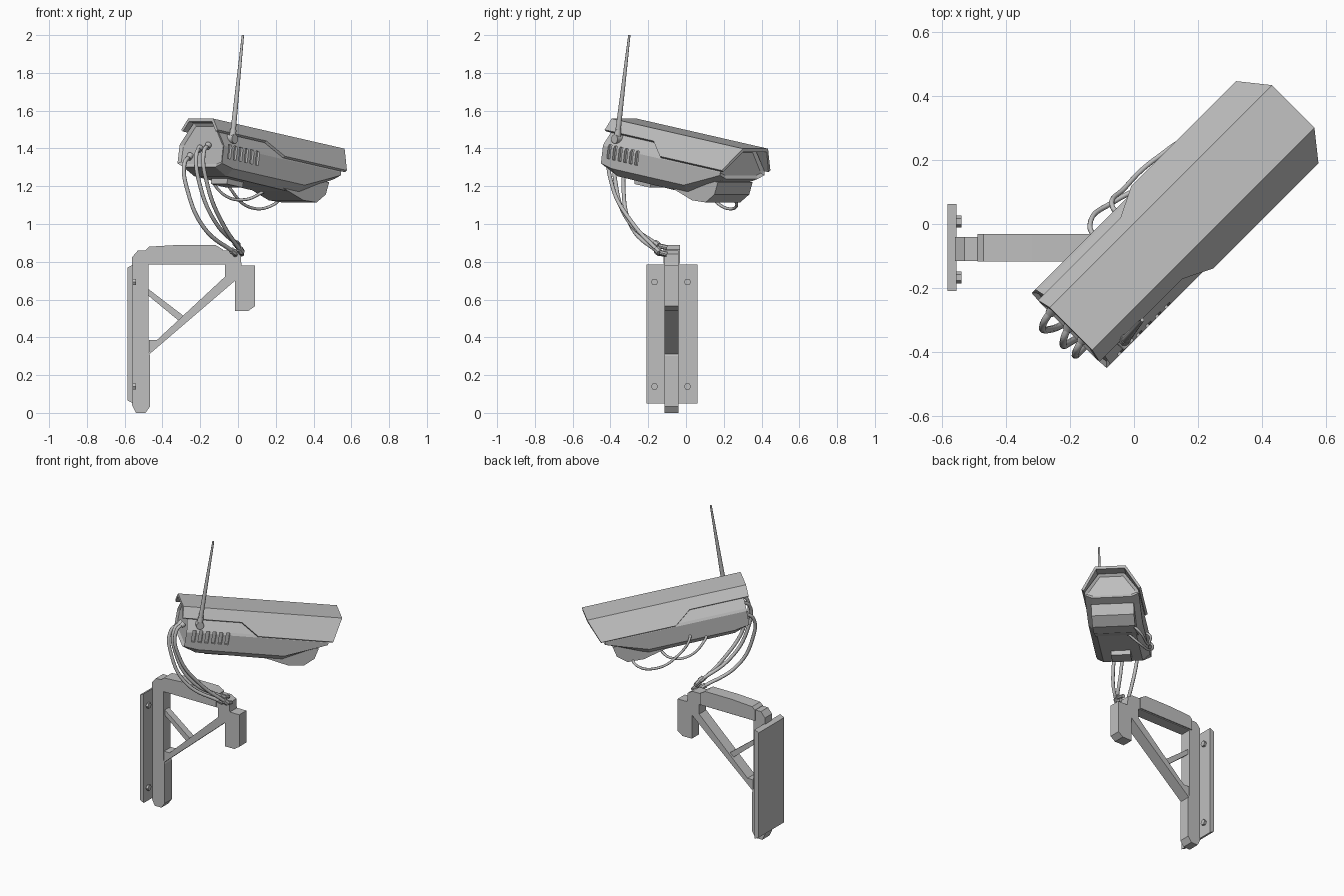
import bpy, bmesh, math
from mathutils import Matrix, Vector

if "Cube" in bpy.data.objects:
    bpy.data.objects.remove(bpy.data.objects["Cube"])

grey = bpy.data.materials.new("mid_grey")
grey.use_nodes = True
COLOUR = (0.52, 0.52, 0.52, 1)
grey.diffuse_color = COLOUR
grey.node_tree.nodes["Principled BSDF"].inputs["Base Color"].default_value = COLOUR

# Camera frame: along the barrel, sideways, down from the hood top
TILT, R = math.radians(9.2), math.sqrt(0.5)
C, S = math.cos(TILT), math.sin(TILT)
AXIS = Vector((C * R, C * R, -S))
SIDE = Vector((R, -R, 0))
DOWN = Vector((-S * R, -S * R, -C))
ORIGIN = Vector((-0.371 * R, -0.371 * R, 1.558)) + SIDE * 0.092
CAM = Matrix((AXIS, SIDE, DOWN)).transposed().to_4x4()
CAM.translation = ORIGIN
WORLD = Matrix.Identity(4)


def finish(name, bm, matrix=WORLD):
    bmesh.ops.transform(bm, matrix=matrix, verts=bm.verts)
    bmesh.ops.recalc_face_normals(bm, faces=bm.faces)
    mesh = bpy.data.meshes.new(name)
    bm.to_mesh(mesh)
    bm.free()
    mesh.materials.append(grey)
    obj = bpy.data.objects.new(name, mesh)
    bpy.context.collection.objects.link(obj)
    return obj


def loft(name, rings, matrix=WORLD, inset=0):
    bm = bmesh.new()
    loops = [[bm.verts.new(p) for p in ring] for ring in rings]
    n = len(loops[0])
    for a, b in zip(loops, loops[1:]):
        for i in range(n):
            j = (i + 1) % n
            bm.faces.new((a[i], a[j], b[j], b[i]))
    caps = [bm.faces.new(loops[0]), bm.faces.new(loops[-1])]
    if inset:
        bmesh.ops.recalc_face_normals(bm, faces=bm.faces)
        bmesh.ops.inset_individual(bm, faces=caps, thickness=inset, depth=-0.012)
    return finish(name, bm, matrix)


def plate(name, outline, y0, y1, matrix=WORLD):
    """Extrude an outline in the first and third axes along the second."""
    return loft(name, [[(x, y, z) for x, z in outline] for y in (y0, y1)], matrix)


def box(name, low, high, matrix=WORLD):
    (x0, y0, z0), (x1, y1, z1) = low, high
    return plate(name, [(x0, z0), (x1, z0), (x1, z1), (x0, z1)], y0, y1, matrix)


def rod(name, start, end, r0, r1, sides=12):
    start, end = Vector(start), Vector(end)
    d = end - start
    bm = bmesh.new()
    bmesh.ops.create_cone(bm, cap_ends=True, segments=sides, radius1=r0, radius2=r1, depth=d.length)
    turn = Vector((0, 0, 1)).rotation_difference(d).to_matrix().to_4x4()
    obj = finish(name, bm, Matrix.Translation((start + end) / 2) @ turn)
    for p in obj.data.polygons:
        p.use_smooth = sides > 8 and len(p.vertices) == 4
    return obj


def cable(name, points, radius=0.011):
    curve = bpy.data.curves.new(name, "CURVE")
    curve.dimensions = "3D"
    curve.bevel_depth, curve.bevel_resolution = radius, 2
    curve.resolution_u = 8
    curve.use_fill_caps = True
    spline = curve.splines.new("BEZIER")
    spline.bezier_points.add(len(points) - 1)
    for bp, p in zip(spline.bezier_points, points):
        bp.co = p
        bp.handle_left_type = bp.handle_right_type = "AUTO"
    curve.materials.append(grey)
    obj = bpy.data.objects.new(name, curve)
    bpy.context.collection.objects.link(obj)


# Camera housing: chamfered section lofted along the barrel
def section(a, wall, bottom):
    half = [(0.08, 0.02), (0.158, 0.125), (0.166, 0.14), (0.166, wall), (0.12, bottom)]
    return [(a, w, b) for w, b in half] + [(a, -w, b) for w, b in reversed(half)]


housing = loft("camera_housing", [
    section(0.03, 0.235, 0.255), section(0.12, 0.25, 0.29), section(0.66, 0.25, 0.295),
    section(0.84, 0.185, 0.21), section(0.92, 0.155, 0.175)], CAM, inset=0.018)

# Vent slots cut into the side
bm = bmesh.new()
for i in range(6):
    place = Matrix.Translation((0.08 + 0.042 * i, 0.166, 0.165)) @ Matrix.Diagonal((0.022, 0.03, 0.075, 1))
    bmesh.ops.create_cube(bm, size=1, matrix=place)
cutter = finish("vent_cutter", bm, CAM)
cutter.hide_render = True
cutter.hide_set(True)
cut = housing.modifiers.new("vents", "BOOLEAN")
cut.operation, cut.object, cut.solver = "DIFFERENCE", cutter, "EXACT"

# Sun hood: folded sheet with stepped side skirts
bm = bmesh.new()
skirt = [(0, 0.094, 0), (0.996, 0.094, 0), (0.945, 0.182, 0.125),
         (0.475, 0.182, 0.125), (0.37, 0.136, 0.06), (0, 0.136, 0.06)]
sides = [[bm.verts.new((a, s * w, b)) for a, w, b in skirt] for s in (1, -1)]
for side in sides:
    bm.faces.new(side)
bm.faces.new((sides[0][1], sides[0][0], sides[1][0], sides[1][1]))
hood = finish("sun_hood", bm, CAM)
# Make the folded sheet face outward before thickening it inward
if hood.data.polygons[2].normal.z < 0:
    hood.data.flip_normals()
thick = hood.modifiers.new("thickness", "SOLIDIFY")
thick.thickness, thick.offset, thick.use_even_offset = 0.016, -1, True

# Lower front pod and bottom mounting plate
plate("lower_pod", [(0.5, 0.2), (0.52, 0.28), (0.70, 0.325), (0.80, 0.32),
                    (0.86, 0.268), (0.875, 0.2)], -0.13, 0.13, CAM)
box("bottom_mount", (0.19, -0.06, 0.27), (0.31, 0.06, 0.32), CAM)

# Antenna with pivot
foot, tip = Vector((-0.03, -0.365, 1.45)), Vector((0.026, -0.30, 2.0))
rod("antenna", foot, tip, 0.015, 0.006)
rod("antenna_pivot", foot - SIDE * 0.05, foot + SIDE * 0.02, 0.024, 0.024)
rod("antenna_collar", foot, foot.lerp(tip, 0.09), 0.02, 0.016)

# Rear cables with plugs at both ends
rear_cables = [
    [(-0.25, -0.26, 1.365), (-0.283, -0.31, 1.32), (-0.265, -0.33, 1.17), (-0.18, -0.285, 0.98), (-0.015, -0.14, 0.845)],
    [(-0.2, -0.31, 1.405), (-0.22, -0.36, 1.37), (-0.2, -0.37, 1.2), (-0.12, -0.3, 1.01), (0.0, -0.145, 0.885)],
    [(-0.155, -0.35, 1.42), (-0.18, -0.395, 1.385), (-0.16, -0.39, 1.2), (-0.08, -0.28, 1.0), (0.02, -0.14, 0.85)],
]
for i, path in enumerate(rear_cables, 1):
    cable(f"rear_cable_{i}", path)
    end = Vector(path[-1])
    back = (Vector(path[-2]) - end).normalized()
    rod(f"cable_plug_{i}", end + back * 0.03, end, 0.018, 0.018, 8)
    rod(f"cable_stub_{i}", end, (end.x, -0.1, end.z - 0.01), 0.013, 0.013, 8)
    start = Vector(path[0])
    rod(f"cable_gland_{i}", start, start.lerp(Vector(path[1]), 0.4), 0.018, 0.015)


# Underside cables looping along the far side
def hang(u, w, z):
    return ((u + w) * R, (u - w) * R, z)


cable("under_cable_long", [hang(0.34, 0.0, 1.15), hang(0.32, -0.06, 1.1), hang(0.2, -0.095, 1.085),
                           hang(0.06, -0.1, 1.17), hang(-0.01, -0.085, 1.27), hang(-0.01, -0.05, 1.28)], 0.008)
cable("under_cable_short", [hang(0.17, 0.02, 1.17), hang(0.11, -0.05, 1.13), hang(0.0, -0.095, 1.15),
                            hang(-0.1, -0.095, 1.25), hang(-0.12, -0.05, 1.27)], 0.008)

# Wall bracket pieces
Y0, Y1 = -0.115, -0.04
plate("bracket_post", [(-0.56, 0.04), (-0.54, 0), (-0.49, 0), (-0.465, 0.035),
                       (-0.465, 0.3), (-0.475, 0.33), (-0.475, 0.86), (-0.53, 0.86), (-0.56, 0.825)], Y0, Y1)
plate("bracket_arm", [(-0.53, 0.785), (-0.07, 0.785), (-0.02, 0.72), (0.02, 0.72),
                      (0.015, 0.84), (-0.02, 0.86), (-0.53, 0.86)], Y0, Y1)
plate("arm_cover", [(-0.49, 0.79), (-0.08, 0.79), (-0.08, 0.865), (-0.12, 0.889),
                    (-0.32, 0.889), (-0.47, 0.88), (-0.49, 0.862)], Y0 - 0.003, Y1 + 0.008)
plate("bracket_brace", [(-0.47, 0.31), (-0.015, 0.7), (-0.015, 0.785), (-0.07, 0.785),
                        (-0.07, 0.72), (-0.43, 0.385), (-0.47, 0.385)], Y0, Y1)
plate("bracket_strut", [(-0.48, 0.625), (-0.31, 0.485), (-0.29, 0.515), (-0.48, 0.66)], Y0 + 0.015, Y1 - 0.015)
plate("bracket_end_block", [(-0.015, 0.54), (0.055, 0.54), (0.09, 0.565), (0.09, 0.78),
                            (0.02, 0.78), (0.01, 0.84), (-0.015, 0.84)], Y0, Y1)

# Wall plate with hexagonal bolts
plate("wall_plate", [(-0.584, 0.065), (-0.555, 0.05), (-0.555, 0.785), (-0.584, 0.77)], -0.21, 0.062)
for y in (-0.167, 0.008):
    for z in (0.14, 0.693):
        rod("plate_bolt", (-0.56, y, z), (-0.54, y, z), 0.019, 0.019, 6)
